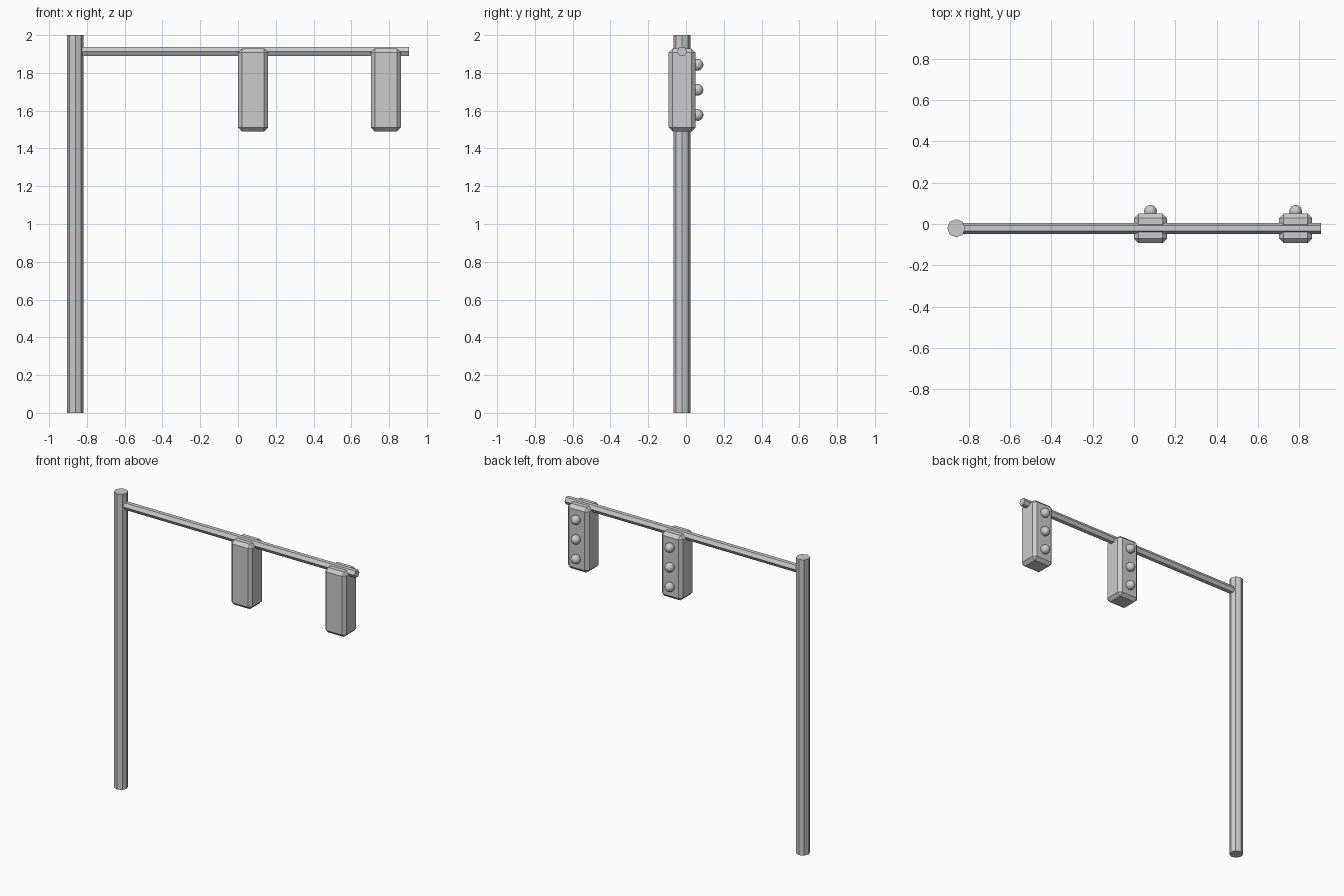
import bpy
import math

default_cube = bpy.data.objects.get("Cube")
if default_cube:
    bpy.data.objects.remove(default_cube, do_unlink=True)

DEPTH_Y = -0.021  # shared centre line of pole, arm and housings

grey = bpy.data.materials.new("plain_grey")
grey.use_nodes = True
colour = (0.6, 0.6, 0.6, 1)
grey.diffuse_color = colour
grey.node_tree.nodes["Principled BSDF"].inputs["Base Color"].default_value = colour


def finish(name):
    obj = bpy.context.object
    obj.name = name
    obj.data.materials.append(grey)
    return obj


def housing(name, x):
    # Chamfered signal box
    bpy.ops.mesh.primitive_cube_add(size=1, location=(x, DEPTH_Y, 1.709))
    box = finish(name + "_housing")
    box.scale = (0.159, 0.142, 0.439)
    bpy.ops.object.transform_apply(location=False, rotation=False, scale=True)
    chamfer = box.modifiers.new("chamfer", "BEVEL")
    chamfer.width = 0.021
    chamfer.segments = 1

    # Three round lamps on the back face
    for label, z in (("top", 1.843), ("middle", 1.71), ("bottom", 1.577)):
        bpy.ops.mesh.primitive_uv_sphere_add(
            segments=16, ring_count=10, radius=0.031, location=(x, 0.061, z))
        finish(f"{name}_{label}_lamp")
        bpy.ops.object.shade_smooth()


# Upright octagonal pole
bpy.ops.mesh.primitive_cylinder_add(
    vertices=8, radius=0.044, depth=2, location=(-0.861, DEPTH_Y, 1))
finish("pole")

# Hexagonal arm, flat side up
bpy.ops.mesh.primitive_cylinder_add(
    vertices=6, radius=0.027, depth=1.76, location=(0.025, DEPTH_Y, 1.914),
    rotation=(0, math.pi / 2, 0))
finish("arm")

housing("middle_signal", 0.08)
housing("end_signal", 0.783)
